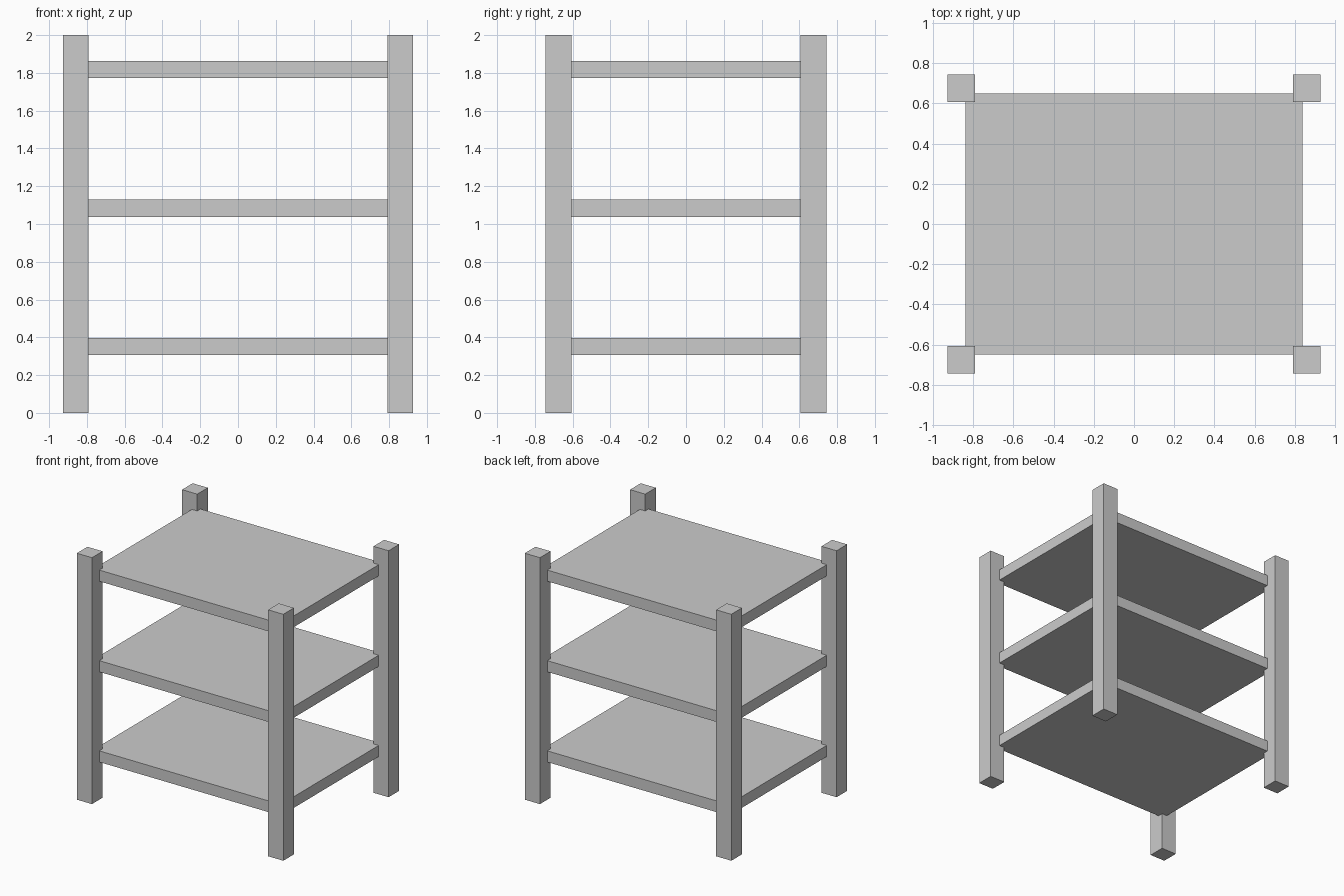
import bpy

if "Cube" in bpy.data.objects:
    bpy.data.objects.remove(bpy.data.objects["Cube"])


def box(name, center, size):
    bpy.ops.mesh.primitive_cube_add(size=1, location=center)
    obj = bpy.context.object
    obj.name = name
    obj.scale = size
    bpy.ops.object.transform_apply(location=False, rotation=False, scale=True)
    return obj


# Four square corner posts
for side, sx in (("left", -1), ("right", 1)):
    for end, sy in (("front", -1), ("back", 1)):
        box(f"{end}_{side}_post", (sx * 0.859, sy * 0.675, 1.0), (0.136, 0.136, 2.0))

# Three shelves, corners let into the posts
for name, z in (("lower", 0.351), ("middle", 1.083), ("upper", 1.818)):
    box(f"{name}_shelf", (0, 0, z), (1.677, 1.298, 0.091))
